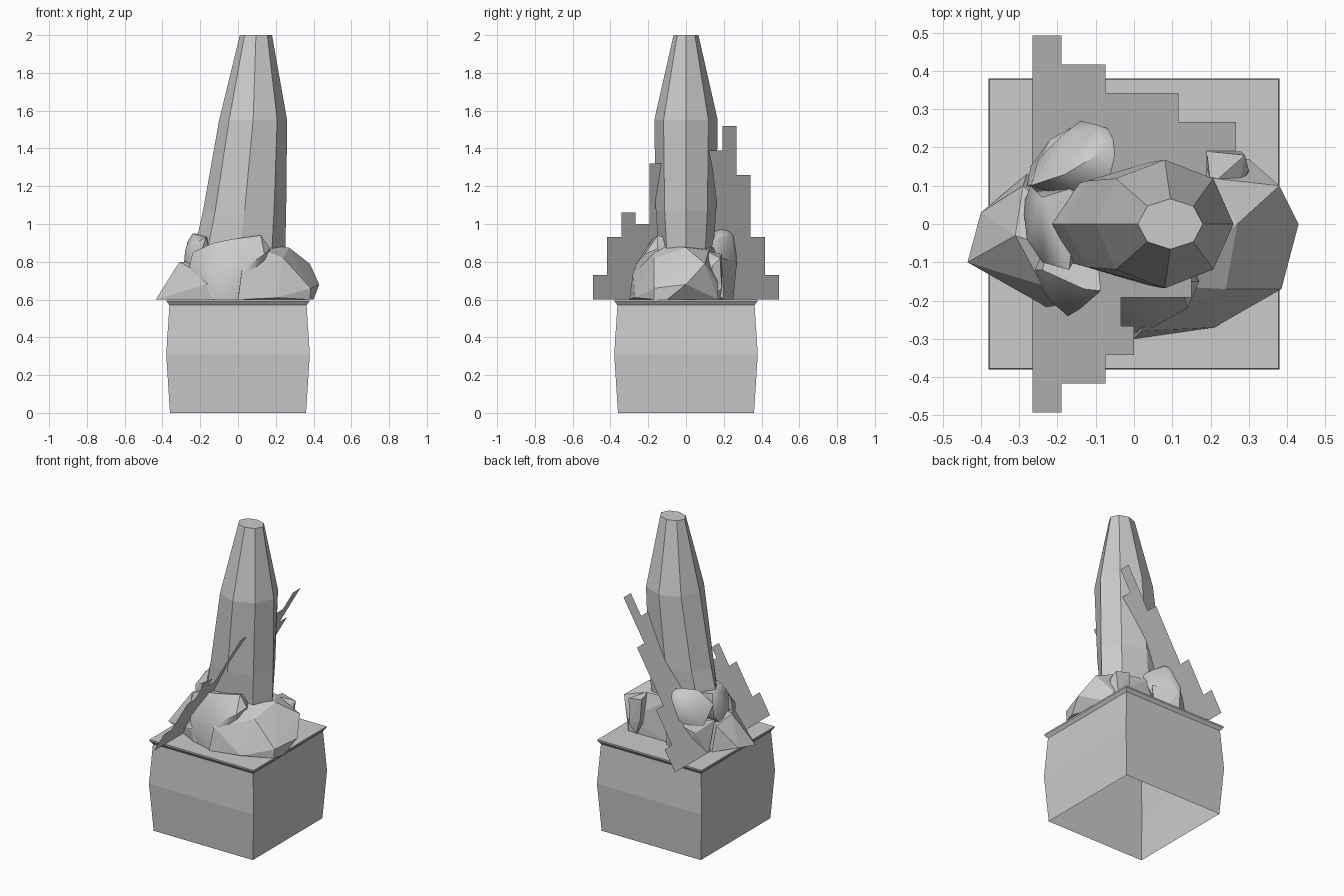
import bpy, bmesh, math

if "Cube" in bpy.data.objects:
    bpy.data.objects.remove(bpy.data.objects["Cube"])


def finish(name, bm, smooth=None):
    bmesh.ops.recalc_face_normals(bm, faces=bm.faces)
    me = bpy.data.meshes.new(name)
    bm.to_mesh(me)
    bm.free()
    ob = bpy.data.objects.new(name, me)
    bpy.context.collection.objects.link(ob)
    if smooth:
        bpy.ops.object.select_all(action='DESELECT')
        ob.select_set(True)
        bpy.context.view_layer.objects.active = ob
        bpy.ops.object.shade_smooth_by_angle(angle=math.radians(smooth))
    return ob


def loft(name, rings, sides, turn=0.0):
    """rings: (centre x, radius x, radius y, z); top is capped"""
    bm = bmesh.new()
    loops = []
    for cx, rx, ry, z in rings:
        loops.append([bm.verts.new((cx + rx * math.cos(turn + math.tau * i / sides),
                                    ry * math.sin(turn + math.tau * i / sides), z))
                      for i in range(sides)])
    for a, b in zip(loops, loops[1:]):
        for i in range(sides):
            j = (i + 1) % sides
            bm.faces.new((a[i], a[j], b[j], b[i]))
    bm.faces.new(loops[-1])
    return finish(name, bm)


def rock(name, pts, smooth=None):
    bm = bmesh.new()
    for p in pts:
        bm.verts.new(p)
    bmesh.ops.convex_hull(bm, input=bm.verts)
    inner = [v for v in bm.verts if not v.link_faces]
    bmesh.ops.delete(bm, geom=inner, context='VERTS')
    return finish(name, bm, smooth)


# Square pedestal with swollen sides and a thin lip, open underneath
r2 = math.sqrt(2)
loft("pedestal", [(0, h * r2, h * r2, z) for h, z in
                  ((.36, 0), (.38, .31), (.363, .57), (.378, .59), (.378, .6))],
     4, math.pi / 4)

# Leaning eight-sided spire
loft("spire", [(.01, .245, .145, .7), (.01, .24, .145, .87), (.035, .22, .16, 1.07),
               (.08, .18, .168, 1.55), (.095, .085, .066, 2.0)], 8)

# Rocks heaped around the foot of the spire
rock("right_rock", [(.43, 0, .68), (.385, -.17, .66), (.4, -.1, .6), (.21, -.27, .61),
                    (0, -.3, .6), (.02, -.28, .75), (.38, .1, .79), (.3, .17, .68),
                    (.24, -.17, .82), (.27, 0, .875), (.2, .12, .86), (.05, -.16, .9),
                    (0, .15, .88), (0, .17, .6), (.3, .17, .6), (.38, -.17, .6)])
rock("left_rock", [(-.435, -.1, .6), (-.4, .03, .62), (-.31, -.03, .8), (-.29, .1, .76),
                   (-.28, .13, .6), (-.13, -.26, .6), (-.17, -.25, .68), (-.05, -.24, .7),
                   (-.24, -.16, .76), (-.1, -.1, .8), (-.1, .05, .6)])
rock("front_rock", [(-.27, -.12, .72), (-.22, -.2, .78), (-.15, -.26, .75), (-.06, -.27, .73),
                    (.05, -.27, .78), (.14, -.22, .84), (.17, -.15, .87), (.12, -.15, .94),
                    (-.03, -.18, .92), (-.13, -.17, .9), (-.24, -.12, .85), (-.2, 0, .86),
                    (.1, 0, .9), (-.15, -.25, .6), (0, -.29, .6), (.15, -.1, .6)], 40)
rock("side_rock", [(-.26, .03, .92), (-.24, .07, .95), (-.28, -.04, .86), (-.24, -.1, .89),
                   (-.17, -.12, .93), (-.14, .1, .94), (-.27, .1, .82), (-.24, -.1, .7),
                   (-.29, .05, .75), (-.1, 0, .7)], 50)
rock("back_rock", [(-.14, .27, .84), (-.19, .23, .9), (-.1, .26, .93), (-.04, .24, .95),
                   (0, .17, .94), (-.08, .19, .99), (-.18, .13, .98), (-.27, .1, .9),
                   (-.25, .17, .78), (-.12, .26, .76), (0, .18, .75), (.05, .13, .9),
                   (-.1, .05, .93), (-.1, .05, .7)], 50)
rock("back_low_rock", [(-.27, .15, .6), (-.22, .22, .74), (-.14, .25, .6), (-.13, .27, .8),
                       (-.28, .1, .8), (0, .2, .6), (.02, .19, .82), (-.1, .05, .7)])
rock("small_rock", [(.19, .19, .84), (.29, .18, .82), (.3, .14, .78), (.27, .08, .8),
                    (.2, .1, .86), (.2, .19, .7), (.28, .19, .66), (.24, .18, .6),
                    (.3, .12, .6), (.18, .1, .6)])

# Stepped thin sheets, tilted sixty degrees, either side of the spire
COLUMN = .075
for name, sign, tops in (("back_stepped_sheet", 1, (1.39, 1.52, 1.26, .93, .73)),
                         ("front_stepped_sheet", -1, (1.32, 1.0, 1.06, .93, .73))):
    bm = bmesh.new()
    slope = math.tan(math.radians(60))
    for i, top in enumerate(tops):
        y0, y1 = (sign * (.117 + COLUMN * k) for k in (i, i + 1))
        x1 = -.265 + (top - .6) / slope
        bm.faces.new([bm.verts.new(p) for p in
                      ((-.265, y0, .6), (-.265, y1, .6), (x1, y1, top), (x1, y0, top))])
    bmesh.ops.remove_doubles(bm, verts=bm.verts, dist=.0005)
    finish(name, bm)
